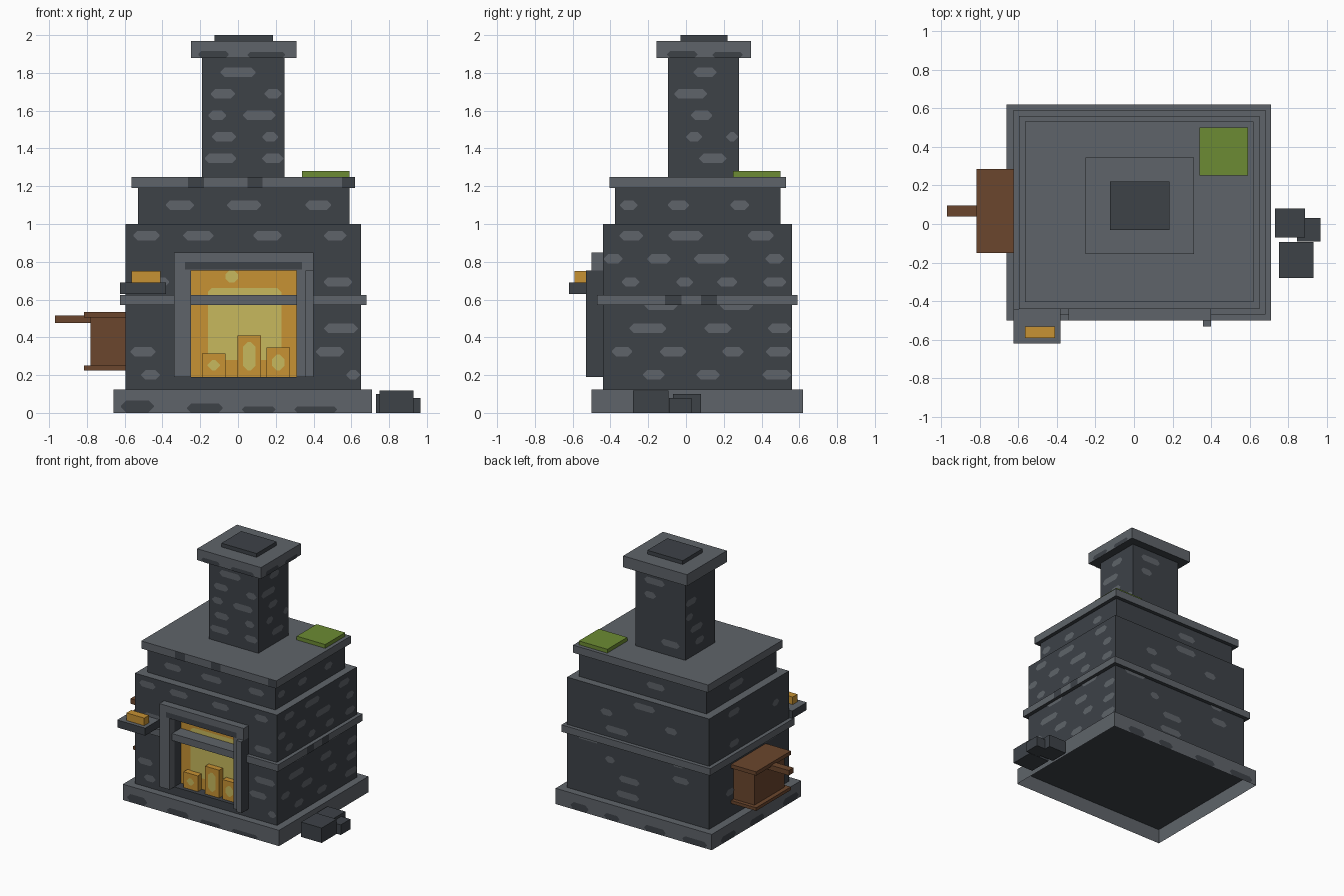
import bpy
import bmesh
import math
import random
from mathutils import Vector

random.seed(7)
if "Cube" in bpy.data.objects:
    bpy.data.objects.remove(bpy.data.objects["Cube"], do_unlink=True)


def material(name, rgb):
    mat = bpy.data.materials.new(name)
    mat.use_nodes = True
    mat.diffuse_color = (*rgb, 1)
    mat.node_tree.nodes["Principled BSDF"].inputs["Base Color"].default_value = (*rgb, 1)
    return mat


DARK = material("dark stone", (.047, .054, .064))
LIGHT = material("light stone", (.114, .127, .144))
ORANGE = material("ember orange", (.57, .287, .033))
YELLOW = material("flame yellow", (.57, .479, .11))
WOOD = material("brown wood", (.147, .061, .026))
MOSS = material("moss green", (.15, .258, .033))


def finish(name, bm, *mats):
    mesh = bpy.data.meshes.new(name)
    bm.to_mesh(mesh)
    bm.free()
    for mat in mats:
        mesh.materials.append(mat)
    obj = bpy.data.objects.new(name, mesh)
    bpy.context.collection.objects.link(obj)
    return obj


def box(name, x, y, z, side, top=None, bottom=None, hollow=False):
    """Box from (low, high) spans; top and bottom may differ in colour."""
    bm = bmesh.new()
    bmesh.ops.create_cube(bm, size=1)
    for v in bm.verts:
        v.co = Vector(s[0] if c < 0 else s[1] for c, s in zip(v.co, (x, y, z)))
    bm.normal_update()
    for f in list(bm.faces):
        if f.normal.z > .5:
            f.material_index = 1
        elif f.normal.z < -.5:
            f.material_index = 2
            if hollow:
                bm.faces.remove(f)
    return finish(name, bm, side, top or side, bottom or side)


def add_patch(bm, face, depth, u, v, cut=.02):
    """Flat patch with cut corners over spans u (sideways) and v (height)."""
    cut = min(cut, (u[1] - u[0]) * .45, (v[1] - v[0]) * .45)
    pts = []
    for a, b, da, db in ((u[0], v[0], 1, 1), (u[1], v[0], -1, 1),
                         (u[1], v[1], -1, -1), (u[0], v[1], 1, -1)):
        pair = [(a, b + db * cut), (a + da * cut, b)]
        pts += pair if da == db else pair[::-1]
    if cut == 0:
        pts = pts[::2]
    along_y = face in ("left", "right")
    verts = [bm.verts.new((depth, a, b) if along_y else (a, depth, b)) for a, b in pts]
    f = bm.faces.new(verts)
    f.normal_update()
    outward = {"front": (0, -1, 0), "back": (0, 1, 0),
               "left": (1, 0, 0), "right": (-1, 0, 0)}[face]
    if f.normal.dot(Vector(outward)) < 0:
        f.normal_flip()


def plates(name, face, depth, spans, mat, cut=.02):
    bm = bmesh.new()
    for u, v in spans:
        add_patch(bm, face, depth, u, v, cut)
    return finish(name, bm, mat)


def stones(name, face, depth, span, z, gap, skip=None):
    """Staggered rows of pale stones on one wall."""
    spans = []
    rows = max(1, round((z[1] - z[0]) / .125))
    step = (z[1] - z[0]) / rows
    for r in range(rows):
        mid = z[0] + step * (r + .5)
        u = span[0] + random.uniform(0, gap)
        while u < span[1] - .05:
            end = min(u + random.uniform(.08, .2), span[1])
            hidden = skip and end > skip[0] and u < skip[1] and skip[2] < mid < skip[3]
            if not hidden:
                spans.append(((u, end), (mid - .025, mid + .025)))
            u = end + random.uniform(.5, 1) * gap
    plates(name, face, depth, spans, LIGHT, .022)


# Stepped masonry
box("plinth", (-.66, .71), (-.5, .62), (0, .125), LIGHT, LIGHT, DARK, hollow=True)
box("plinth_underside", (-.655, .705), (-.495, .615), (.112, .12), DARK)
body = box("hearth_body", (-.595, .65), (-.44, .56), (.12, 1), DARK, LIGHT)
box("upper_body", (-.53, .59), (-.375, .5), (1, 1.19), DARK)
box("stone_band", (-.625, .68), (-.47, .59), (.57, .625), LIGHT, LIGHT, DARK)
box("top_slab", (-.565, .62), (-.405, .53), (1.19, 1.25), LIGHT, LIGHT, DARK)
box("chimney", (-.19, .245), (-.095, .28), (1.25, 1.88), DARK)
box("chimney_cap", (-.25, .31), (-.155, .345), (1.88, 1.97), LIGHT, LIGHT, DARK)
box("flue", (-.125, .185), (-.03, .22), (1.97, 2), DARK)
box("moss_patch", (.34, .59), (.25, .5), (1.25, 1.28), MOSS)

# Fire recess cut into the body
cutter = box("recess_cutter", (-.25, .31), (-.6, -.355), (.19, .755), DARK)
cutter.hide_render = True
cut = body.modifiers.new("recess", "BOOLEAN")
cut.operation = "DIFFERENCE"
cut.solver = "EXACT"
cut.object = cutter
bpy.context.view_layer.objects.active = body
bpy.ops.object.modifier_apply(modifier=cut.name)
bpy.data.objects.remove(cutter, do_unlink=True)

# Fireplace surround
for side, x in (("right", (-.34, -.25)), ("left", (.31, .4))):
    box(side + "_pillar", x, (-.5, -.44), (.19, .755), LIGHT)
box("lintel", (-.34, .4), (-.5, -.44), (.755, .85), LIGHT)
box("poker", (.358, .4), (-.53, -.5), (.19, .755), LIGHT)
plates("poker_shade", "left", .402, [((-.53, -.44), (.19, .755))], DARK, 0)
plates("lintel_inlay", "front", -.503, [((-.28, .34), (.758, .8))], DARK, 0)

# Fire glow and flames
box("fire_panel", (-.25, .31), (-.36, -.352), (.19, .755), ORANGE)
plates("fire_glow", "front", -.364, [((-.16, .23), (.28, .66)), ((-.065, 0), (.69, .755))],
       YELLOW)
for i, (x, top) in enumerate(((-.128, .315), (.06, .41), (.213, .345))):
    box(f"flame_{i}", (x - .062, x + .062), (-.41, -.36), (.19, top), ORANGE)
    plates(f"flame_core_{i}", "front", -.414,
           [((x - .033, x + .033), (.225, top - .035))], YELLOW, .025)

# Stone pattern, dense on the front and left, sparse on the other walls
for face, lower, upper, stack, gap in (("front", -.444, -.379, -.099, .24),
                                       ("left", .654, .594, .249, .24),
                                       ("back", .564, .504, .284, .75),
                                       ("right", -.599, -.534, -.194, .95)):
    wide = face in ("front", "back")
    hole = (-.34, .4, .15, .85) if face == "front" else None
    stones(face + "_body_stones", face, lower, (-.59, .645) if wide else (-.435, .555),
           (.14, 1), gap, hole)
    stones(face + "_upper_stones", face, upper, (-.525, .585) if wide else (-.37, .495),
           (1.03, 1.17), gap)
    stones(face + "_chimney_stones", face, stack, (-.185, .24) if wide else (-.09, .275),
           (1.29, 1.86), gap * .7)

# Dark chips in the pale trim
plates("slab_chips", "front", -.408,
       [(u, (1.19, 1.25)) for u in ((-.265, -.18), (.05, .13), (.55, .62))], DARK, 0)
plates("band_chips", "left", .683,
       [(u, (.57, .625)) for u in ((-.11, -.025), (.08, .165))], DARK, 0)
for face, depth, span in (("front", -.503, (-.62, .66)), ("back", .623, (-.62, .66)),
                          ("right", -.663, (-.46, .58))):
    u = span[0]
    chips = []
    while u < span[1] - .15:
        end = u + random.uniform(.12, .25)
        chips.append(((u, min(end, span[1])), (.002, random.uniform(.025, .07))))
        u = end + random.uniform(.1, .25)
    plates(face + "_plinth_chips", face, depth, chips, DARK, .03)
plates("cap_chips_front", "front", -.158, [((-.21, -.05), (1.88, 1.915)),
                                           ((.05, .25), (1.88, 1.91))], DARK, .015)
plates("cap_chips_left", "left", .313, [((-.1, .06), (1.88, 1.915)),
                                        ((.14, .3), (1.88, 1.91))], DARK, .015)

# Corner shelf with a gold bar
box("shelf", (-.625, -.38), (-.62, -.44), (.63, .69), DARK, LIGHT)
box("gold_bar", (-.565, -.41), (-.59, -.53), (.69, .75), ORANGE)

# Wooden bellows box
box("wood_box", (-.78, -.59), (-.12, .255), (.25, .505), WOOD)
for name, z in (("wood_lid", (.505, .535)), ("wood_foot", (.225, .25))):
    box(name, (-.815, -.59), (-.15, .285), z, WOOD)
box("wood_handle", (-.97, -.78), (.038, .097), (.475, .515), WOOD)

# Coal lumps on the ground
box("coal_large", (.75, .93), (-.28, -.092), (0, .118), DARK)
box("coal_medium", (.73, .885), (-.07, .08), (0, .1), DARK)
box("coal_small", (.845, .965), (-.09, .03), (0, .08), DARK)
